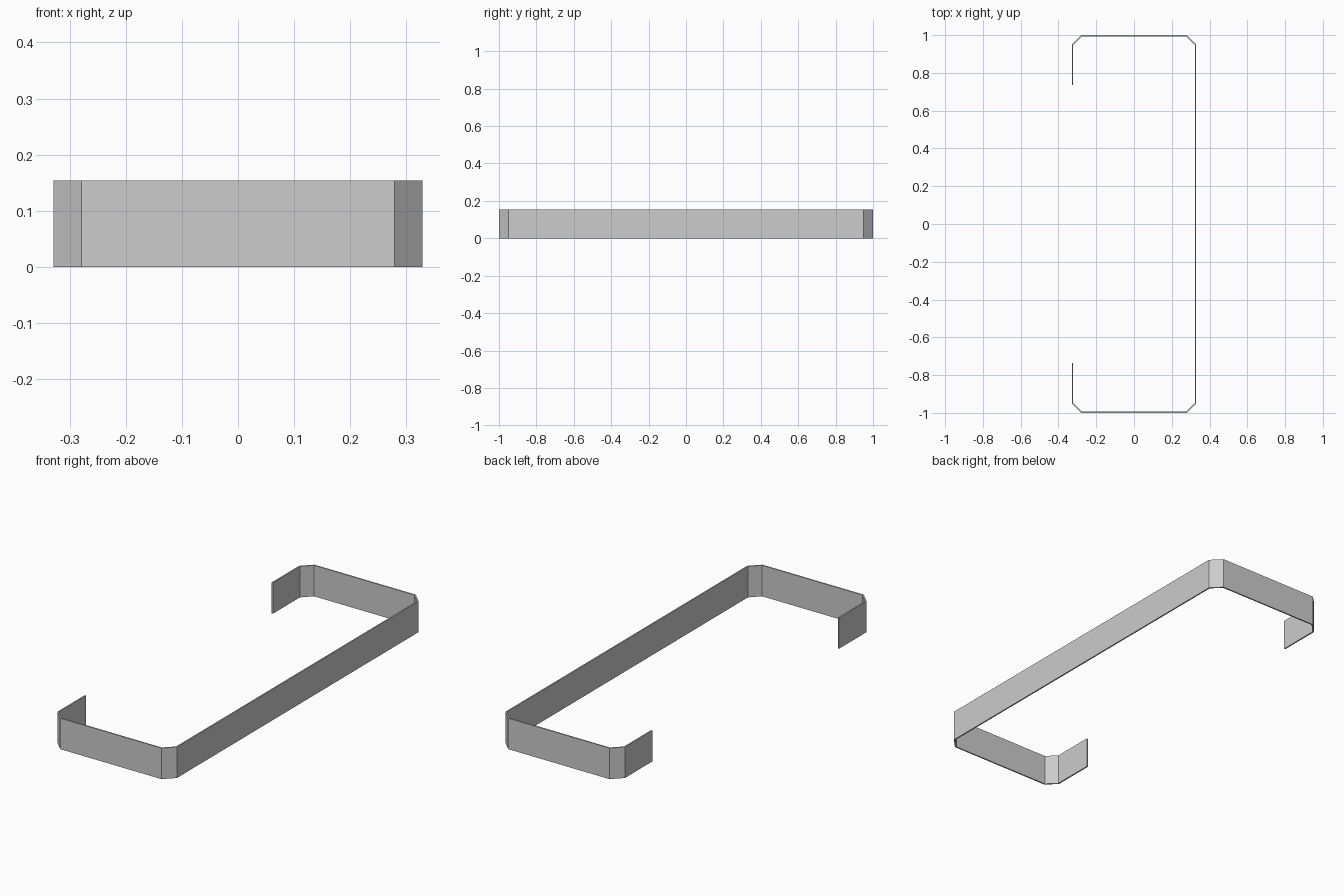
import bpy
import bmesh

cube = bpy.data.objects.get("Cube")
if cube:
    bpy.data.objects.remove(cube, do_unlink=True)

HALF_X, HALF_Y, HEIGHT = 0.329, 1.0, 0.154
CHAMFER, LIP_END, THICKNESS = 0.05, 0.735, 0.007

# Plain grey sheet metal
grey = bpy.data.materials.new("grey_metal")
grey.use_nodes = True
colour = (0.604, 0.604, 0.604, 1)
grey.diffuse_color = colour
grey.node_tree.nodes["Principled BSDF"].inputs["Base Color"].default_value = colour

# Half of the outer outline, from lip end to the long web, then mirrored
half = [
    (-HALF_X, -LIP_END),
    (-HALF_X, -HALF_Y + CHAMFER),
    (-HALF_X + CHAMFER, -HALF_Y),
    (HALF_X - CHAMFER, -HALF_Y),
    (HALF_X, -HALF_Y + CHAMFER),
]
outline = half + [(x, -y) for x, y in reversed(half)]

# Upright open strip along the outline
bm = bmesh.new()
columns = [[bm.verts.new((x, y, z)) for z in (0, HEIGHT)] for x, y in outline]
for a, b in zip(columns, columns[1:]):
    bm.faces.new((a[0], b[0], b[1], a[1]))
mesh = bpy.data.meshes.new("lipped_channel")
bm.to_mesh(mesh)
bm.free()
mesh.materials.append(grey)
channel = bpy.data.objects.new("lipped_channel", mesh)
bpy.context.collection.objects.link(channel)

# Wall thickness grows inward
wall = channel.modifiers.new("wall", "SOLIDIFY")
wall.thickness = THICKNESS
wall.offset = -1
wall.use_even_offset = True
